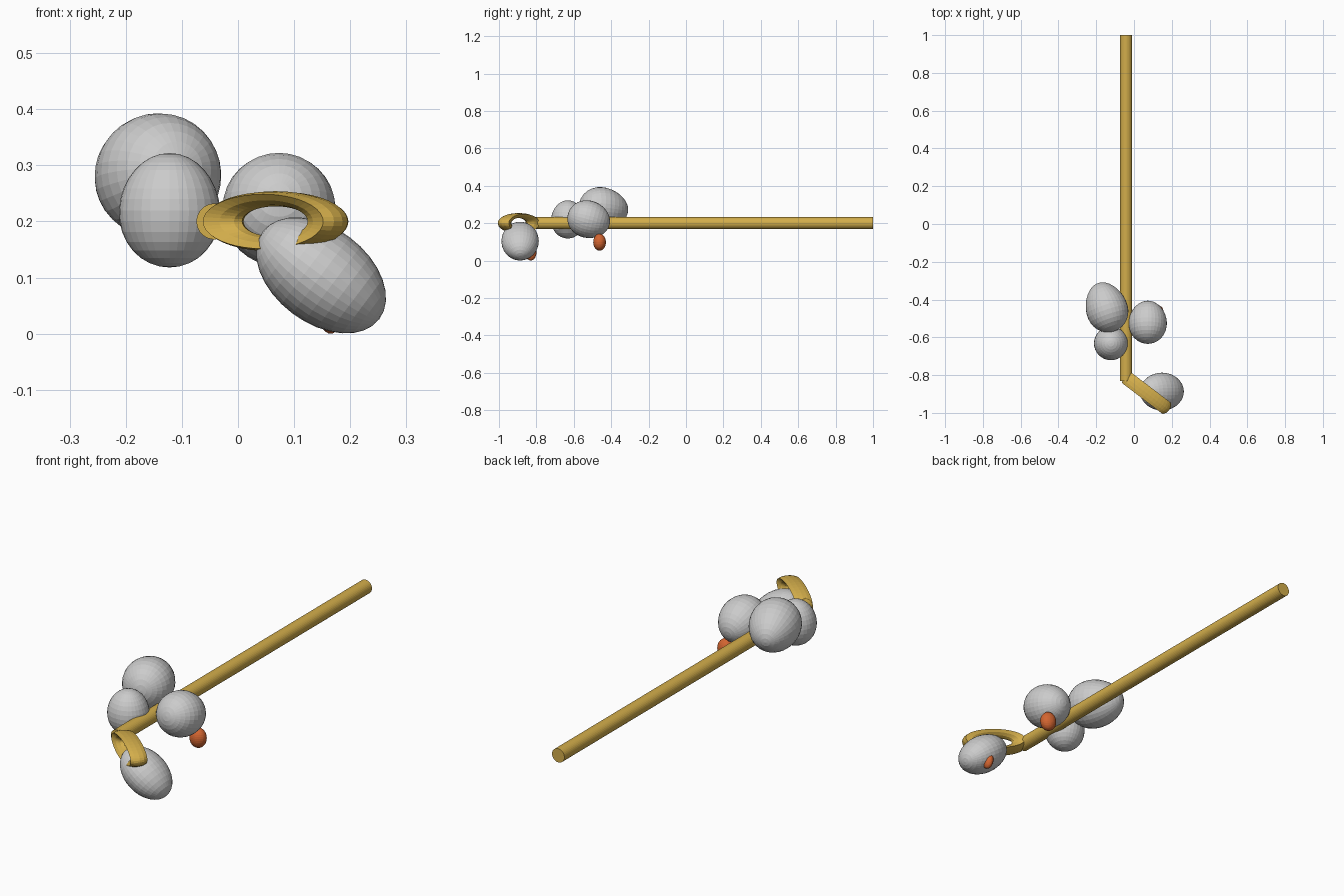
import bpy, bmesh, math
from mathutils import Vector, Matrix

if "Cube" in bpy.data.objects:
    bpy.data.objects.remove(bpy.data.objects["Cube"])


def material(name, color):
    m = bpy.data.materials.new(name)
    m.diffuse_color = color
    m.use_nodes = True
    m.node_tree.nodes["Principled BSDF"].inputs["Base Color"].default_value = m.diffuse_color
    return m


GOLD = material("gold", (0.65, 0.42, 0.07, 1))
RED = material("orange_red", (0.65, 0.13, 0.03, 1))


def add_object(name, bm, mat=None):
    bmesh.ops.recalc_face_normals(bm, faces=bm.faces)
    me = bpy.data.meshes.new(name)
    bm.to_mesh(me)
    bm.free()
    ob = bpy.data.objects.new(name, me)
    bpy.context.collection.objects.link(ob)
    if mat:
        me.materials.append(mat)
    return ob


def egg(name, center, axis, radii, taper=0.0, mat=None):
    """Ellipsoid, long along axis, narrowed towards its +axis end."""
    bm = bmesh.new()
    bmesh.ops.create_uvsphere(bm, u_segments=32, v_segments=16, radius=1)
    rot = Vector(axis).to_track_quat('Z', 'Y').to_matrix()
    for v in bm.verts:
        x, y, z = v.co
        k = 1 - taper * z
        v.co = rot @ Vector((x * k * radii[0], y * k * radii[1], z * radii[2])) + Vector(center)
    return add_object(name, bm, mat)


# long straight rod
bm = bmesh.new()
bmesh.ops.create_cone(bm, cap_ends=True, segments=32, radius1=0.032, radius2=0.032, depth=1.83,
                      matrix=Matrix.Translation((-0.042, 0.085, 0.2)) @ Matrix.Rotation(math.pi / 2, 4, 'X'))
add_object("rod", bm, GOLD)

# flattened loop at the rod's front end: lens section swept round an ellipse
bm = bmesh.new()
along, across = Vector((0.795, -0.606, 0)), Vector((0.606, 0.795, 0))
center = Vector((0.067, -0.895, 0.2))
section = [(0.9, -0.037), (0.975, -0.02), (1, 0), (0.975, 0.02), (0.9, 0.037),
           (0.7, 0.028), (0.55, 0.014), (0.5, 0), (0.55, -0.014), (0.7, -0.028)]
N = 40
rings = []
for i in range(N):
    t = 2 * math.pi * i / N
    rings.append([bm.verts.new(center + along * (0.15 * r * math.cos(t)) + across * s
                               + Vector((0, 0, 0.054 * r * math.sin(t)))) for r, s in section])
for i in range(N):
    a, b = rings[i], rings[(i + 1) % N]
    for j in range(len(section)):
        k = (j + 1) % len(section)
        bm.faces.new((a[j], a[k], b[k], b[j]))
add_object("loop", bm, GOLD)

# grey egg-shaped bodies
egg("large_left_body", (-0.147, -0.44, 0.28), (-0.3, 0.9, -0.12), (0.11, 0.11, 0.135), 0.12)
egg("small_left_body", (-0.122, -0.632, 0.22), (0, 0, 1), (0.09, 0.089, 0.102), 0.04)
egg("right_body", (0.073, -0.52, 0.22), (0, 0.95, -0.25), (0.101, 0.1, 0.115), 0.05)
egg("front_body", (0.148, -0.887, 0.104), (0.8, 0, -0.6), (0.1, 0.085, 0.13), 0.0)

# small orange-red beads
egg("rear_bead", (0.118, -0.462, 0.098), (0, 0, 1), (0.038, 0.034, 0.045), mat=RED)
egg("front_bead", (0.165, -0.83, 0.042), (0, 0, 1), (0.022, 0.03, 0.042), mat=RED)
